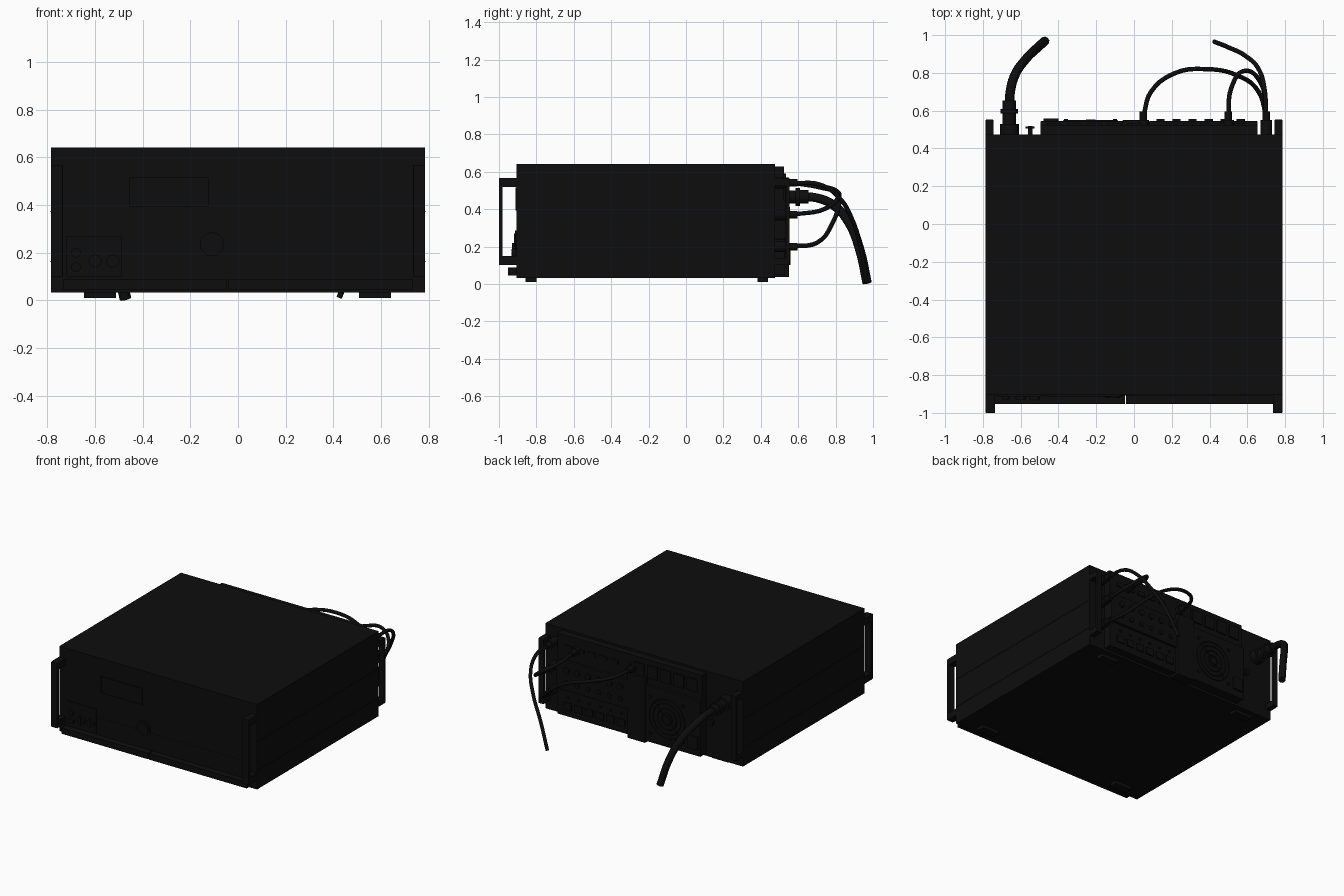
import bpy
import math
from mathutils import Vector

cube = bpy.data.objects.get("Cube")
if cube:
    bpy.data.objects.remove(cube, do_unlink=True)

black = bpy.data.materials.new("matte_black")
black.use_nodes = True
black.diffuse_color = (0.004, 0.004, 0.004, 1)
black.node_tree.nodes["Principled BSDF"].inputs["Base Color"].default_value = (0.004, 0.004, 0.004, 1)


def finish(ob, name):
    ob.name = name
    ob.data.materials.append(black)
    return ob


def box(name, x0, x1, y0, y1, z0, z1, bevel=0):
    bpy.ops.mesh.primitive_cube_add(size=1, location=((x0 + x1) / 2, (y0 + y1) / 2, (z0 + z1) / 2))
    ob = bpy.context.object
    ob.scale = (x1 - x0, y1 - y0, z1 - z0)
    bpy.ops.object.transform_apply(location=False, rotation=False, scale=True)
    if bevel:
        mod = ob.modifiers.new("edge", "BEVEL")
        mod.width, mod.segments = bevel, 2
    return finish(ob, name)


def rod(name, x, z, y0, y1, radius, sides=24):
    """Cylinder running front to back."""
    bpy.ops.mesh.primitive_cylinder_add(vertices=sides, radius=radius, depth=y1 - y0,
                                        location=(x, (y0 + y1) / 2, z), rotation=(math.pi / 2, 0, 0))
    if sides > 8:
        bpy.ops.object.shade_smooth_by_angle()
    return finish(bpy.context.object, name)


def ring(name, x, y, z, radius, thick):
    bpy.ops.mesh.primitive_torus_add(major_radius=radius, minor_radius=thick, major_segments=28,
                                     minor_segments=6, location=(x, y, z), rotation=(math.pi / 2, 0, 0))
    return finish(bpy.context.object, name)


def cable(name, points, radius):
    curve = bpy.data.curves.new(name, "CURVE")
    curve.dimensions = "3D"
    curve.bevel_depth, curve.bevel_resolution = radius, 3
    curve.resolution_u, curve.use_fill_caps = 5, True
    spline = curve.splines.new("BEZIER")
    spline.bezier_points.add(len(points) - 1)
    for bp, co in zip(spline.bezier_points, points):
        bp.co = Vector(co)
        bp.handle_left_type = bp.handle_right_type = "AUTO"
    ob = bpy.data.objects.new(name, curve)
    bpy.context.collection.objects.link(ob)
    return finish(ob, name)


# Chassis, with thin side seams and a slim front lip in two halves
box("chassis", -.785, .785, -.905, .475, .033, .642)
for s in (-1, 1):
    for z in (.16, .37):
        box("side_seam", s * .785 - .002, s * .785 + .002, -.9, .47, z, z + .006)
box("front_lip_right", -.735, -.048, -.952, -.9, .045, .088)
box("front_lip_left", -.042, .735, -.952, -.9, .045, .088)

# Feet
for x in (-.58, .575):
    for y in (-.828, .41):
        box("foot", x - .067, x + .067, y - .029, y + .029, .01, .036)

# Carrying handles at the front, guard handles at the back
for s in (-1, 1):
    x0, x1 = sorted((s * .735, s * .785))
    box("front_grip", x0, x1, -1, -.98, .10, .567, .003)
    for z in (.10, .518):
        box("front_grip_arm", x0, x1, -.985, -.9, z, z + .049)
    x0, x1 = sorted((s * .745, s * .785))
    box("rear_guard", x0, x1, .533, .553, .10, .567, .003)
    for z in (.10, .527):
        box("rear_guard_arm", x0, x1, .47, .54, z, z + .04)

# Front panel: display, dial, seam, control group
box("display", -.45, -.13, -.908, -.9, .4, .51)
for z in (.394, .51):
    box("display_frame", -.456, -.124, -.912, -.9, z, z + .006)
for x in (-.456, -.13):
    box("display_frame_side", x, x + .006, -.912, -.9, .4, .51)
box("front_seam", -.73, .73, -.907, -.9, .208, .212)
rod("dial", -.11, .235, -.915, -.9, .05, 32)
rod("dial_cap", -.11, .235, -.92, -.9, .036, 32)
box("control_plate", -.72, -.49, -.912, -.9, .1, .27)
for z in (.14, .2):
    rod("control_button", -.68, z, -.93, -.9, .02)
for x in (-.6, -.525):
    rod("control_knob", x, .165, -.93, -.9, .027)
    box("knob_ridge", x - .004, x + .004, -.934, -.92, .142, .188)

# Rear modules
box("rear_upper_module", -.495, .653, .47, .525, .45, .628)
box("power_module", -.495, -.05, .47, .545, .05, .45, .004)
box("rear_post", -.06, .08, .47, .55, .036, .5, .004)
box("rear_left_module", .08, .653, .47, .545, .24, .45, .004)
box("rear_lower_module", .08, .653, .47, .53, .05, .24, .004)

# Fan grille on the power module
for r in (.04, .075, .11, .14):
    ring("fan_ring", -.23, .546, .25, r, .005)
rod("fan_hub", -.23, .25, .54, .552, .025)
for a in (math.pi / 4, -math.pi / 4):
    spoke = box("fan_spoke", -.37, -.09, .543, .55, .246, .254)
    spoke.rotation_euler.y = a
for x in (-.36, -.1):
    for z in (.12, .38):
        rod("fan_screw", x, z, .54, .555, .012, 6)
box("power_inlet", -.48, -.4, .54, .558, .1, .19)

# Connector rows on the other modules
for i in range(6):
    x = .14 + i * .085
    rod("data_socket", x, .39, .54, .556, .022)
    rod("data_socket_small", x, .3, .54, .554, .016)
    box("data_port", x - .03, x + .03, .525, .538, .1, .15)
    rod("port_screw", x, .19, .525, .538, .01, 6)
for i in range(5):
    x = -.42 + i * .105
    box("upper_label_plate", x - .04, x + .04, .52, .535, .5, .59)
for i in range(5):
    x = .2 + i * .09
    box("upper_vent", x - .03, x + .03, .52, .532, .53, .56)
rod("ground_post", -.55, .3, .47, .52, .012)
rod("ground_nut", -.55, .3, .505, .517, .028, 6)

# Power cable with stepped round plug
for y0, y1, r in ((.47, .53, .05), (.53, .59, .035), (.585, .61, .047), (.605, .655, .036)):
    rod("power_plug", -.66, .465, y0, y1, r)
cable("power_cable", [(-.66, .6, .465), (-.655, .7, .46), (-.63, .79, .42), (-.575, .87, .33),
                      (-.515, .93, .18), (-.472, .968, .006)], .025)

# Thin cables with their plugs
for x, z in ((.05, .54), (.5, .54), (.7, .54), (.7, .37), (.7, .2)):
    rod("cable_socket", x, z, .47, .55, .03)
    rod("cable_plug", x, z, .54, .595, .02)
cable("long_cable", [(.05, .57, .54), (.09, .7, .525), (.22, .8, .5), (.38, .82, .45),
                     (.55, .785, .33), (.66, .7, .22), (.7, .57, .2)], .012)
cable("short_cable", [(.5, .57, .54), (.515, .72, .515), (.58, .81, .48),
                      (.67, .75, .405), (.7, .57, .37)], .012)
cable("loose_cable", [(.7, .57, .54), (.69, .72, .53), (.66, .82, .46), (.59, .89, .34),
                      (.5, .935, .19), (.425, .965, .012)], .012)
